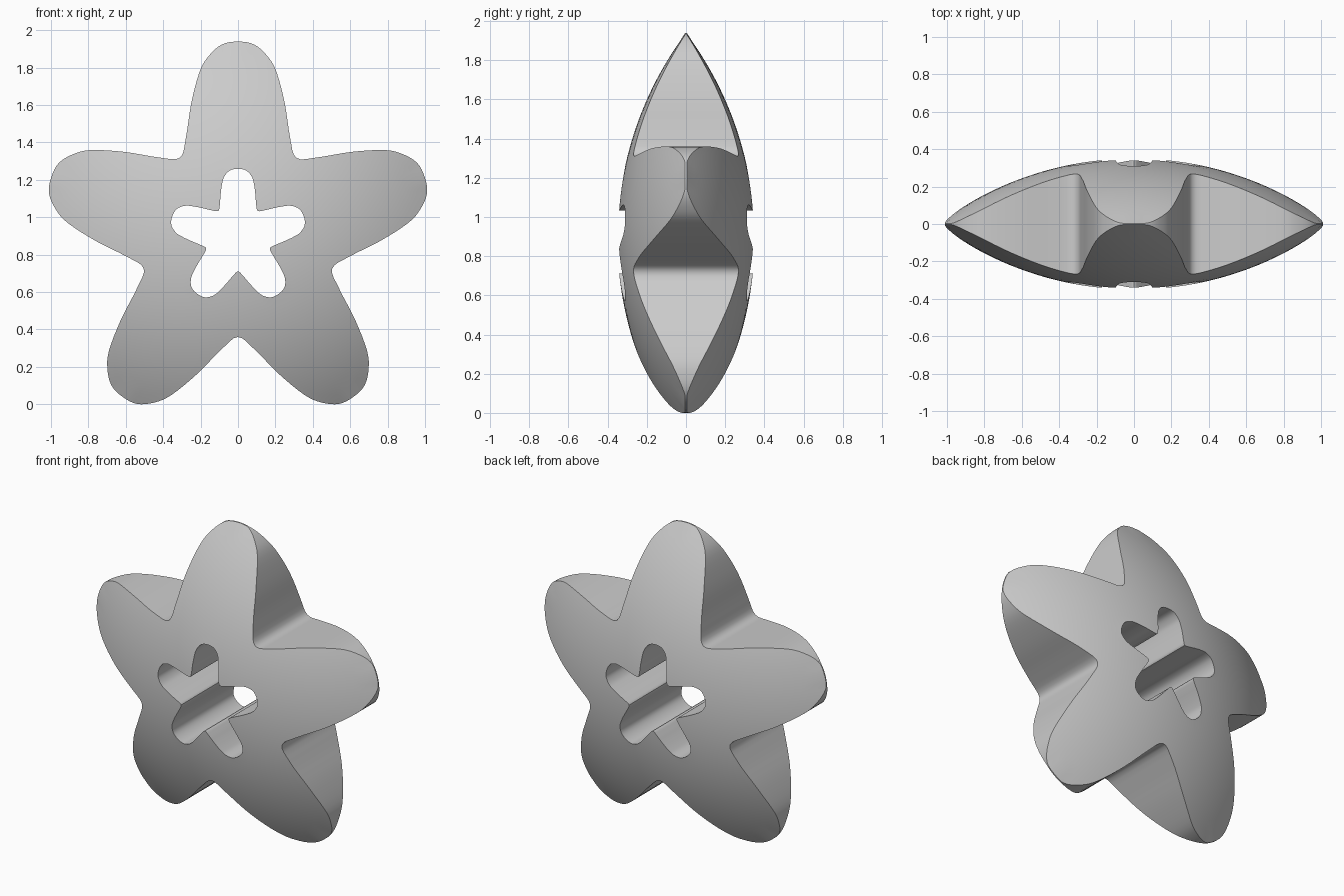
import bpy, bmesh, math
from mathutils import Vector

if "Cube" in bpy.data.objects:
    bpy.data.objects.remove(bpy.data.objects["Cube"])

CENTRE_Z = 0.88
LENS_R, LENS_T = 1.05, 0.35          # lens radius and half thickness at the centre
RINGS, STEPS = 12, 4

# Half of one arm, tip to notch: (across, along)
OUTER = [(0, 1.05), (0.085, 1.035), (0.155, 0.975), (0.205, 0.89),
         (0.25, 0.72), (0.278, 0.54), (0.311, 0.429)]
INNER = [(0, 0.37), (0.045, 0.36), (0.075, 0.325), (0.086, 0.285),
         (0.093, 0.23), (0.097, 0.18), (0.105, 0.145)]


def star_loop(half):
    """Mirror the half arm, repeat it five times and smooth with a spline."""
    arm = [(-u, v) for u, v in reversed(half[1:])] + half[:-1]
    pts = []
    for k in range(5):
        a = -k * math.tau / 5
        for u, v in [(p[0], p[1]) for p in arm]:
            pts.append(Vector((u * math.cos(a) - v * math.sin(a),
                               u * math.sin(a) + v * math.cos(a))))
    out, n = [], len(pts)
    for i in range(n):
        p0, p1, p2, p3 = (pts[(i + j) % n] for j in (-1, 0, 1, 2))
        for s in range(STEPS):
            t = s / STEPS
            out.append(0.5 * (2 * p1 + (p2 - p0) * t
                              + (2 * p0 - 5 * p1 + 4 * p2 - p3) * t * t
                              + (3 * p1 - p0 - 3 * p2 + p3) * t ** 3))
    return out


def half_thickness(r):
    """Spherical cap giving the pillow-like lens section."""
    big = (LENS_R ** 2 + LENS_T ** 2) / (2 * LENS_T)
    return max(0.004, math.sqrt(big * big - r * r) - (big - LENS_T))


outer, inner = star_loop(OUTER), star_loop(INNER)
n = len(outer)
bm = bmesh.new()

# Front and back domed faces as rings between the hole and the outline
sides = []
for sign in (-1, 1):
    rings = []
    for k in range(RINGS + 1):
        ring = []
        for a, b in zip(inner, outer):
            p = a.lerp(b, k / RINGS)
            ring.append(bm.verts.new((p.x, sign * half_thickness(p.length), p.y + CENTRE_Z)))
        rings.append(ring)
    sides.append(rings)


def bridge(a, b):
    for i in range(n):
        j = (i + 1) % n
        bm.faces.new((a[i], a[j], b[j], b[i]))


for rings in sides:
    for a, b in zip(rings, rings[1:]):
        bridge(a, b)

# Straight walls round the outline and through the hole
bridge(sides[0][-1], sides[1][-1])
bridge(sides[0][0], sides[1][0])
bmesh.ops.recalc_face_normals(bm, faces=bm.faces)

# Stand on the ground
low = min(v.co.z for v in bm.verts)
bmesh.ops.translate(bm, verts=bm.verts, vec=(0, 0, -low))

mesh = bpy.data.meshes.new("star_with_hole")
bm.to_mesh(mesh)
bm.free()
star = bpy.data.objects.new("star_with_hole", mesh)
bpy.context.collection.objects.link(star)
bpy.context.view_layer.objects.active = star
star.select_set(True)
bpy.ops.object.shade_smooth_by_angle(angle=math.radians(35))
